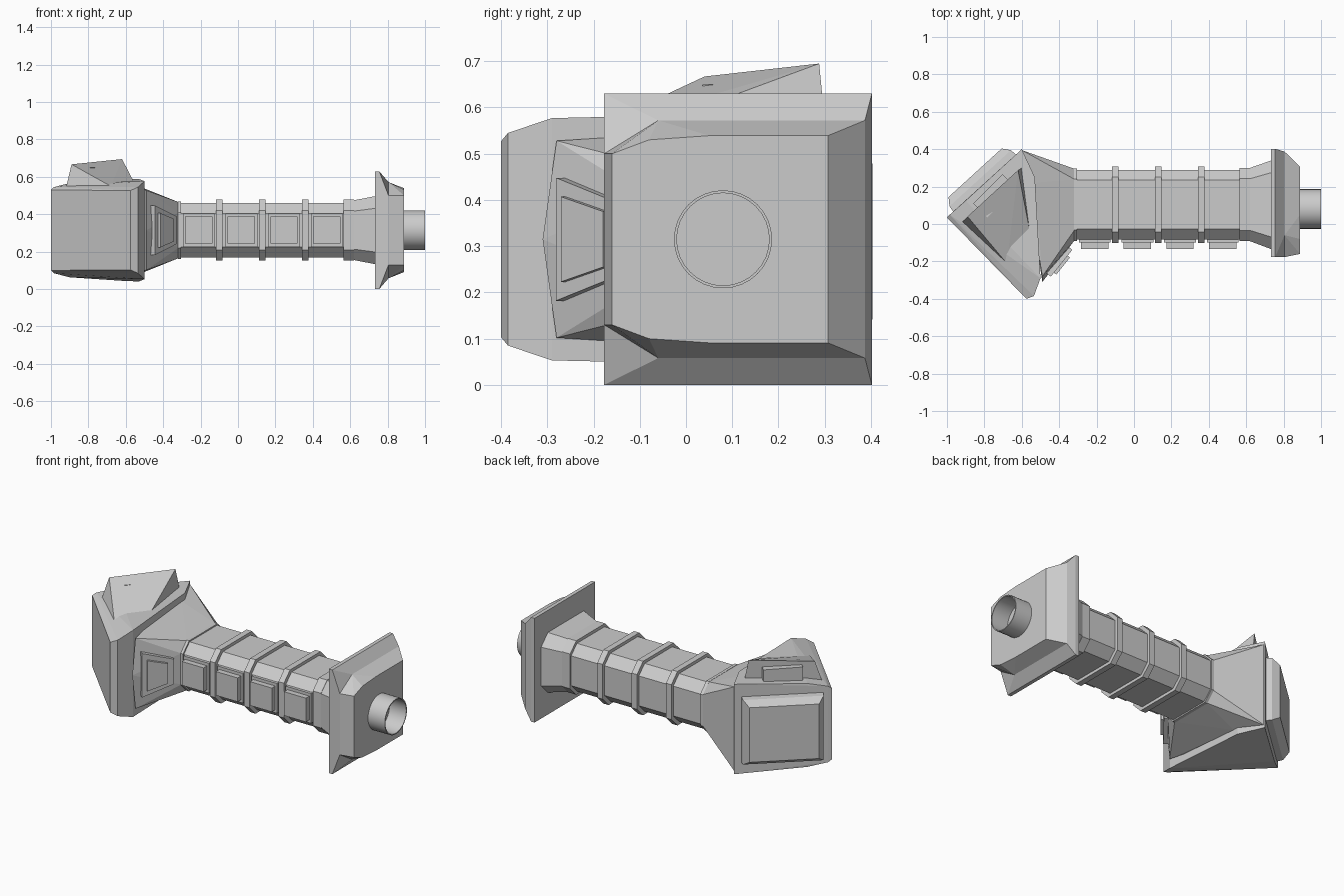
import bpy
import bmesh
import math
from mathutils import Vector

MID = 0.315  # height of the corridor axis

cube = bpy.data.objects.get("Cube")
if cube:
    bpy.data.objects.remove(cube, do_unlink=True)

hull_grey = bpy.data.materials.new("hull_grey")
hull_grey.use_nodes = True
hull_grey.diffuse_color = (0.6, 0.6, 0.6, 1)
hull_grey.node_tree.nodes["Principled BSDF"].inputs["Base Color"].default_value = (0.6, 0.6, 0.6, 1)


def finish(name, bm):
    bmesh.ops.recalc_face_normals(bm, faces=bm.faces)
    mesh = bpy.data.meshes.new(name)
    bm.to_mesh(mesh)
    bm.free()
    mesh.materials.append(hull_grey)
    obj = bpy.data.objects.new(name, mesh)
    bpy.context.collection.objects.link(obj)
    return obj


def solid(name, points):
    """Convex flat-faced solid around the given points."""
    bm = bmesh.new()
    for p in points:
        bm.verts.new(p)
    bmesh.ops.remove_doubles(bm, verts=bm.verts, dist=0.0005)
    bmesh.ops.convex_hull(bm, input=bm.verts)
    loose = [v for v in bm.verts if not v.link_faces]
    bmesh.ops.delete(bm, geom=loose, context="VERTS")
    bmesh.ops.dissolve_limit(bm, angle_limit=math.radians(1),
                             verts=bm.verts, edges=bm.edges)
    return finish(name, bm)


def both(points):
    """Mirror (x, y, half height) points about the corridor axis."""
    return [(x, y, MID + s * h) for x, y, h in points for s in (-1, 1)]


def octagon(x, front, back, half, cut):
    return both([(x, front, half - cut), (x, front + cut, half),
                 (x, back - cut, half), (x, back, half - cut)])


def block(name, x, y, z):
    return solid(name, [(a, b, c) for a in x for b in y for c in z])


# Corridor tube with raised ribs
solid("corridor", octagon(-0.33, -0.083, 0.29, 0.145, 0.055)
      + octagon(0.6, -0.083, 0.29, 0.145, 0.055))
for i, (x, half_width) in enumerate([(-0.313, 0.009), (-0.1, 0.018), (0.13, 0.018), (0.36, 0.018)]):
    grow = 0.008 if i == 0 else 0.018
    ring = []
    for side in (-1, 1):
        ring += octagon(x + side * half_width, -0.083 - grow, 0.29 + grow,
                        0.145 + grow, 0.058)
    solid(f"corridor_rib_{i + 1}", ring)

# Stepped panels along the front of the corridor
for i in range(4):
    x = -0.21 + 0.228 * i
    block(f"side_panel_base_{i + 1}", (x - 0.085, x + 0.085), (-0.1, -0.06), (MID - 0.09, MID + 0.09))
    block(f"side_panel_{i + 1}", (x - 0.073, x + 0.073), (-0.133, -0.09), (MID - 0.072, MID + 0.072))

# Collar widening into the docking flange
solid("flange_collar", octagon(0.565, -0.092, 0.3, 0.163, 0.058)
      + octagon(0.62, -0.092, 0.3, 0.163, 0.058))
solid("flange_flare", octagon(0.62, -0.092, 0.3, 0.16, 0.058)
      + octagon(0.735, -0.135, 0.34, 0.182, 0.065))

# Docking flange: wide rim, then a cut-corner end block
rim = both([(x, y, 0.315) for x in (0.732, 0.755) for y in (-0.177, 0.402)])
shoulder = both([(0.805, -0.177, 0.185), (0.805, -0.06, 0.257), (0.805, 0.387, 0.257)])
end_face = both([(0.888, -0.16, 0.185), (0.888, -0.08, 0.215),
                 (0.888, 0.05, 0.224), (0.888, 0.307, 0.224)])
solid("flange_rim", rim + shoulder)
solid("flange_end", shoulder + end_face)

# Open docking pipe
bm = bmesh.new()
loops = []
for x, r in ((0.87, 0.106), (1.0, 0.106), (1.0, 0.1), (0.87, 0.1)):
    loops.append([bm.verts.new((x, 0.08 + r * math.cos(a), MID + r * math.sin(a)))
                  for a in (math.tau * k / 32 for k in range(32))])
for j in range(4):
    a, b = loops[j], loops[(j + 1) % 4]
    for k in range(32):
        bm.faces.new((a[k], a[(k + 1) % 32], b[(k + 1) % 32], b[k]))
pipe = finish("docking_pipe", bm)
bpy.context.view_layer.objects.active = pipe
pipe.select_set(True)
bpy.ops.object.shade_smooth_by_angle(angle=math.radians(35))
pipe.select_set(False)

# Angled head and the flare joining it to the corridor
solid("head", both([(-1.0, 0.035, 0.215), (-0.985, 0.05, 0.23), (-0.9, 0.125, 0.252),
                    (-0.575, -0.4, 0.212), (-0.535, -0.385, 0.23), (-0.5, -0.29, 0.262),
                    (-0.53, 0.25, 0.274), (-0.6, 0.4, 0.272)]))
solid("head_flare", both([(-0.49, -0.28, 0.213), (-0.49, -0.31, 0.0), (-0.53, 0.22, 0.235),
                          (-0.6, 0.395, 0.255)])
      + octagon(-0.318, -0.088, 0.295, 0.15, 0.056))

# Tapered hatch on the front of the flare
out = Vector((0.78, -0.63, 0))
for name, near, far, h_near, h_far, thick in (
        ("flare_hatch_base", (-0.465, -0.265), (-0.35, -0.122), 0.133, 0.075, 0.026),
        ("flare_hatch", (-0.448, -0.244), (-0.375, -0.153), 0.092, 0.06, 0.042)):
    pts = both([(*near, h_near), (*far, h_far)])
    solid(name, [Vector(p) + out * d for p in pts for d in (-0.03, thick)])

# Bevelled panel on the rear face of the head
origin = Vector((-1.0, 0.035, 0))
along = Vector((0.4, 0.365, 0)).normalized()
outward = Vector((-along.y, along.x, 0))


def rear_plate(start, end, low, high, depth):
    return [origin + along * t + outward * depth + Vector((0, 0, z))
            for t in (start, end) for z in (low, high)]


solid("rear_panel", rear_plate(0.045, 0.5, 0.11, 0.51, -0.01)
      + rear_plate(0.05, 0.495, 0.115, 0.505, 0.035)
      + rear_plate(0.08, 0.465, 0.145, 0.475, 0.075))

# Sloping housing on the head roof with a box on its rear
solid("roof_housing", [(-0.92, 0.01, 0.54), (-0.68, -0.21, 0.55), (-0.555, -0.05, 0.57),
                       (-0.6, 0.3, 0.57), (-0.89, 0.04, 0.667), (-0.62, 0.288, 0.695)])
rear_box = [Vector(((u + w) / math.sqrt(2), (w - u) / math.sqrt(2), z))
            for u in (-0.685, -0.58) for w in (-0.53, -0.31) for z in (0.57, 0.65)]
solid("roof_box", rear_box)
